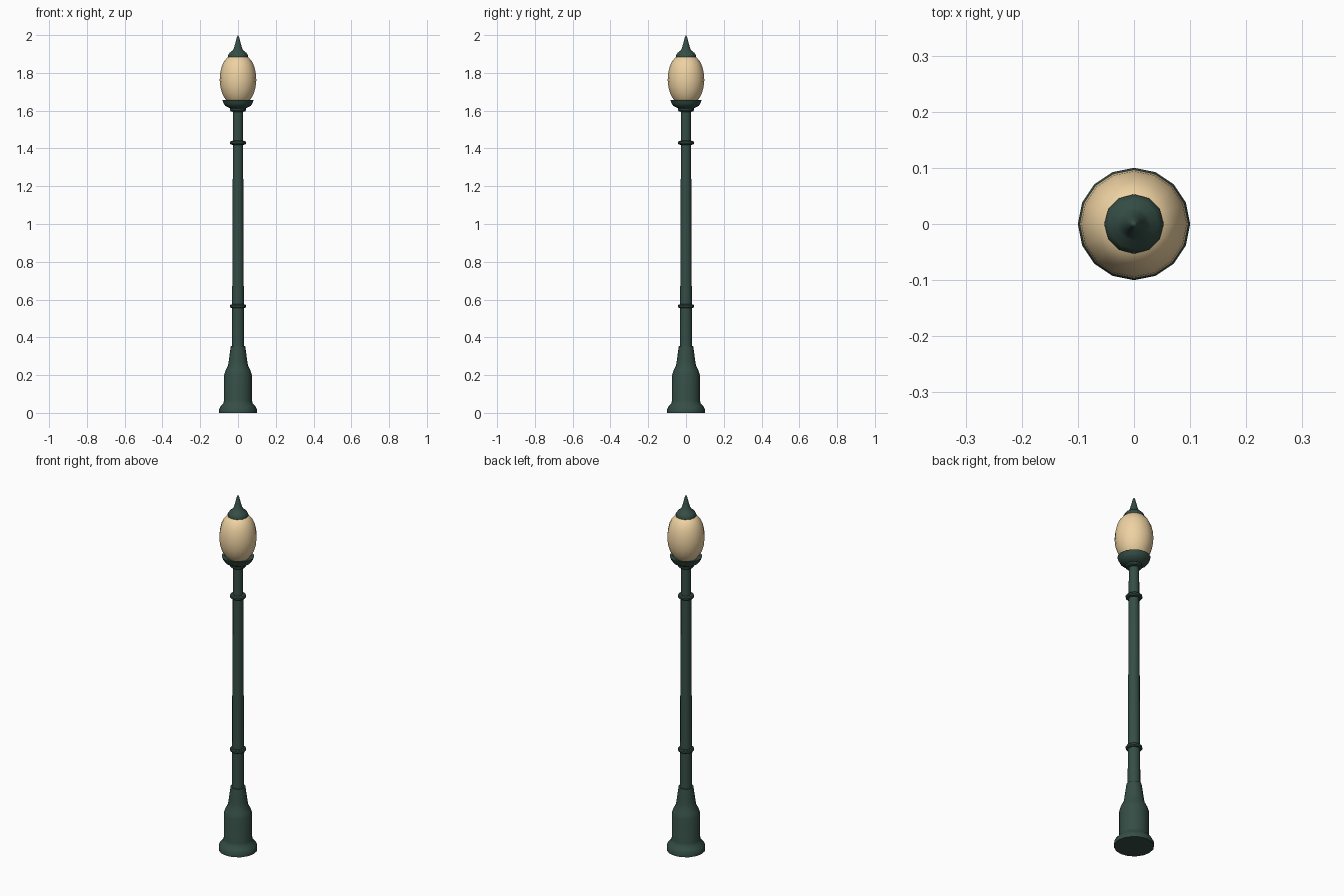
import bpy, bmesh, math

if "Cube" in bpy.data.objects:
    bpy.data.objects.remove(bpy.data.objects["Cube"])


def material(name, color):
    m = bpy.data.materials.new(name)
    m.diffuse_color = color
    m.use_nodes = True
    m.node_tree.nodes["Principled BSDF"].inputs["Base Color"].default_value = m.diffuse_color
    return m


green = material("dark_green_paint", (0.035, 0.075, 0.06, 1))
glow = material("warm_glass", (0.85, 0.64, 0.36, 1))


def lathe(name, profile, sides, mat, angle=35):
    """Revolve (radius, z) points around z; end caps are filled."""
    bm = bmesh.new()
    rings = []
    for r, z in profile:
        if r == 0:
            rings.append([bm.verts.new((0, 0, z))] * sides)
        else:
            rings.append([bm.verts.new((r * math.cos(math.tau * i / sides),
                                        r * math.sin(math.tau * i / sides), z))
                          for i in range(sides)])
    for a, b in zip(rings, rings[1:]):
        for i in range(sides):
            j = (i + 1) % sides
            bm.faces.new(list(dict.fromkeys((a[i], a[j], b[j], b[i]))))
    if profile[0][0] > 0:
        bm.faces.new(rings[0][::-1])
    if profile[-1][0] > 0:
        bm.faces.new(rings[-1])
    bmesh.ops.recalc_face_normals(bm, faces=bm.faces)
    me = bpy.data.meshes.new(name)
    bm.to_mesh(me)
    bm.free()
    me.materials.append(mat)
    ob = bpy.data.objects.new(name, me)
    bpy.context.collection.objects.link(ob)
    bpy.ops.object.select_all(action='DESELECT')
    ob.select_set(True)
    bpy.context.view_layer.objects.active = ob
    bpy.ops.object.shade_smooth_by_angle(angle=math.radians(angle))
    return ob


# Flared foot and tapering pedestal
lathe("base", [(0.1, 0), (0.1, 0.02), (0.092, 0.035), (0.078, 0.05), (0.074, 0.065),
               (0.074, 0.2), (0.066, 0.225), (0.053, 0.25), (0.049, 0.275),
               (0.038, 0.355)], 16, green)

# Slim tapered pole
lathe("pole", [(0.032, 0.34), (0.026, 1.62)], 12, green)

# Rounded collars on the pole
for name, z in (("lower_collar", 0.565), ("upper_collar", 1.43), ("neck_collar", 1.605)):
    lathe(name, [(0.028, z - 0.011), (0.038, z - 0.009), (0.042, z - 0.004),
                 (0.042, z + 0.004), (0.038, z + 0.009), (0.028, z + 0.011)], 12, green)

# Bowl that holds the globe
lathe("globe_holder", [(0.03, 1.608), (0.048, 1.615), (0.068, 1.626), (0.076, 1.638),
                       (0.083, 1.656), (0.074, 1.657), (0.06, 1.65)], 16, green)

# Egg-shaped glass globe
lathe("globe", [(0.055, 1.647), (0.068, 1.662), (0.083, 1.69), (0.093, 1.723),
                (0.097, 1.762), (0.094, 1.80), (0.086, 1.835), (0.073, 1.862),
                (0.056, 1.882), (0.03, 1.892)], 16, glow, 60)

# Cap with pointed finial
lathe("cap", [(0.046, 1.878), (0.053, 1.884), (0.053, 1.893), (0.044, 1.907),
              (0.03, 1.917), (0.022, 1.93), (0.014, 1.958), (0.006, 1.99),
              (0, 2.0)], 12, green)
